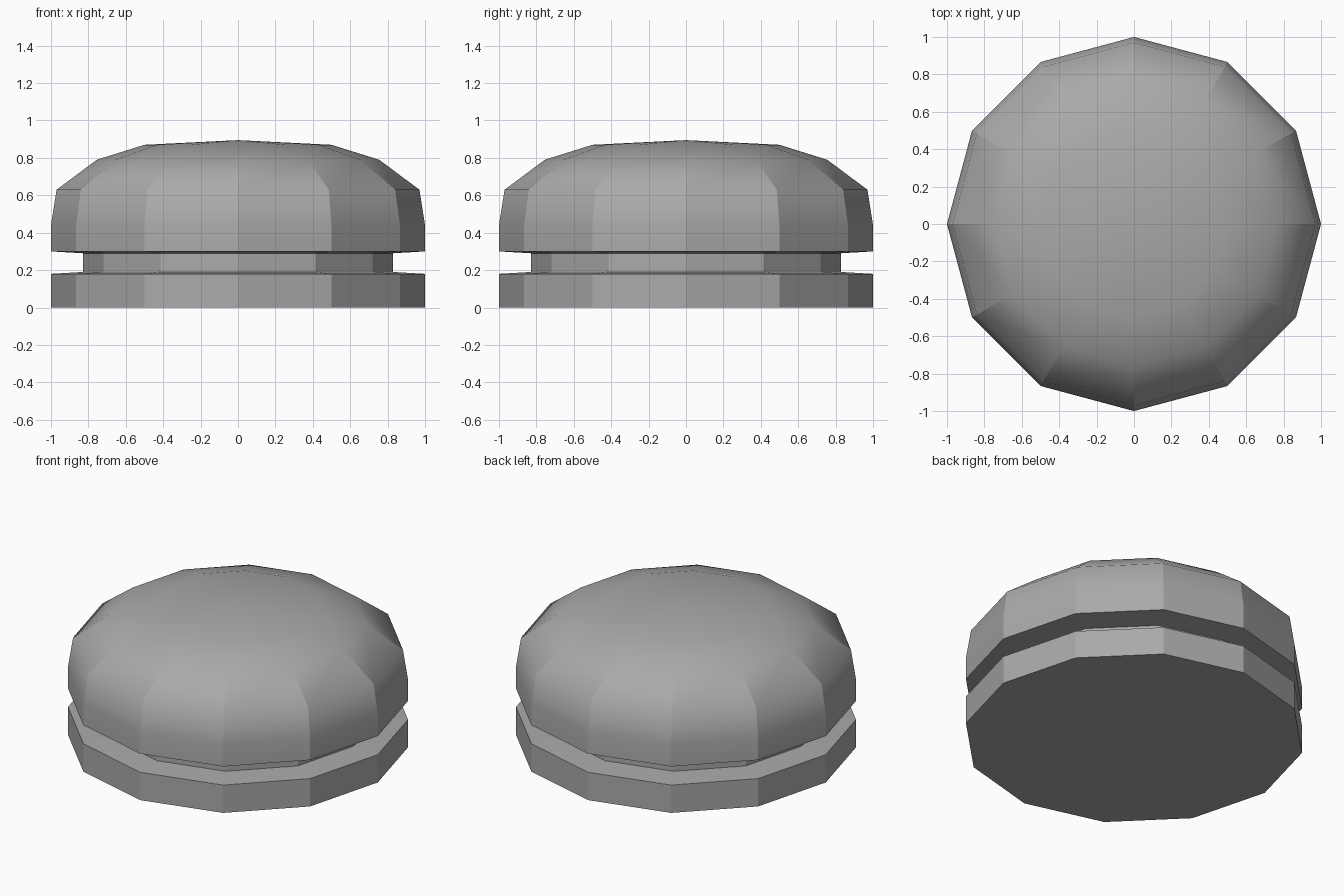
import bpy
import bmesh
from math import cos, sin, tau

cube = bpy.data.objects.get("Cube")
if cube:
    bpy.data.objects.remove(cube)

SIDES = 12

grey = bpy.data.materials.new("mid grey")
grey.use_nodes = True
colour = (0.4, 0.4, 0.4, 1)
grey.diffuse_color = colour
grey.node_tree.nodes["Principled BSDF"].inputs["Base Color"].default_value = colour


def lathe(name, profile, is_sharp):
    """Revolve (radius, z) points; is_sharp(edge) picks the hard edges."""
    bm = bmesh.new()
    rings = []
    for r, z in profile:
        if r == 0:
            rings.append([bm.verts.new((0, 0, z))] * SIDES)
        else:
            rings.append([bm.verts.new((r * cos(tau * i / SIDES), r * sin(tau * i / SIDES), z))
                          for i in range(SIDES)])
    for low, high in zip(rings, rings[1:]):
        for i in range(SIDES):
            j = (i + 1) % SIDES
            corners = dict.fromkeys([low[i], low[j], high[j], high[i]])
            bm.faces.new(list(corners))
    bmesh.ops.recalc_face_normals(bm, faces=bm.faces)
    for face in bm.faces:
        face.smooth = True
    for edge in bm.edges:
        edge.smooth = not is_sharp(edge)
    mesh = bpy.data.meshes.new(name)
    bm.to_mesh(mesh)
    bm.free()
    mesh.materials.append(grey)
    obj = bpy.data.objects.new(name, mesh)
    bpy.context.collection.objects.link(obj)


def every_edge(edge):
    return True


def cap_edge(edge):
    # Hard rim and hard upright creases, with a soft crown
    a, b = (v.co for v in edge.verts)
    upright = abs(a.z - b.z) > 0.001
    return max(a.z, b.z) < 0.31 or (upright and min(a.z, b.z) < 0.7)


# Base disc
lathe("base", [(0, 0), (1, 0), (1, 0.18), (0.83, 0.19), (0, 0.19)], every_edge)

# Recessed neck
lathe("neck", [(0, 0.185), (0.83, 0.185), (0.83, 0.295), (0, 0.295)], every_edge)

# Domed cap
lathe("cap", [(0, 0.29), (0.83, 0.29), (1, 0.3), (1, 0.44), (0.97, 0.63),
              (0.755, 0.79), (0.5, 0.87), (0, 0.895)], cap_edge)
